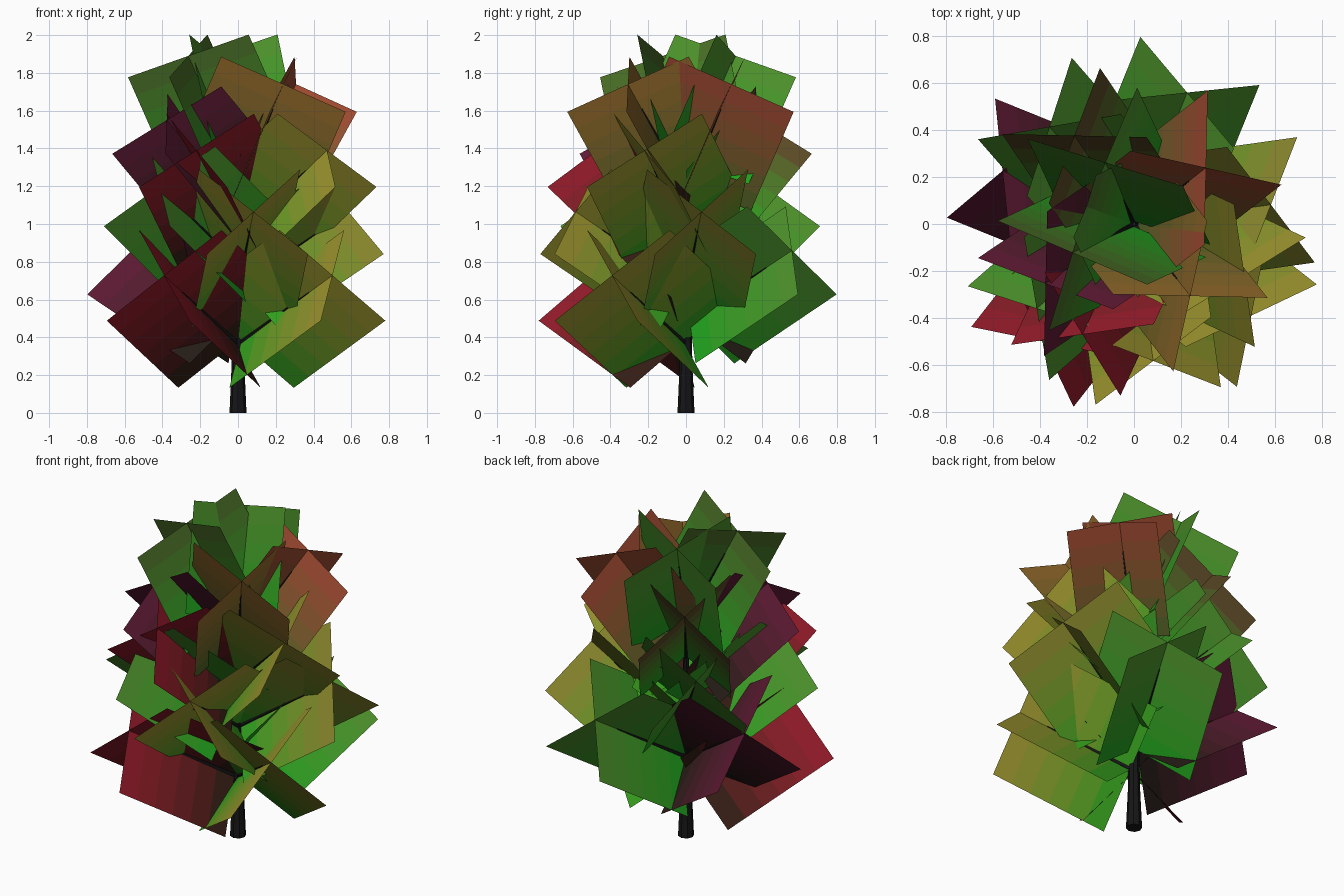
import bpy
from math import radians, sin, cos
from mathutils import Vector

if "Cube" in bpy.data.objects:
    bpy.data.objects.remove(bpy.data.objects["Cube"])

_mats = {}


def material(color):
    key = tuple(round(c, 3) for c in color)
    if key not in _mats:
        m = bpy.data.materials.new("foliage_tone")
        m.diffuse_color = (*key, 1)
        m.use_nodes = True
        m.node_tree.nodes["Principled BSDF"].inputs["Base Color"].default_value = m.diffuse_color
        _mats[key] = m
    return _mats[key]


def make_object(name, verts, faces, mats, face_mats=None):
    me = bpy.data.meshes.new(name)
    me.from_pydata(verts, [], faces)
    for m in mats:
        me.materials.append(m)
    if face_mats:
        for p, i in zip(me.polygons, face_mats):
            p.material_index = i
    ob = bpy.data.objects.new(name, me)
    bpy.context.collection.objects.link(ob)
    return ob


def tapered_limb(name, points, radii, sides, color):
    """Tube through points with a radius at each point."""
    d = (points[-1] - points[0]).normalized()
    ref = Vector((1, 0, 0)) if abs(d.z) > 0.9 else Vector((0, 0, 1))
    u = d.cross(ref).normalized()
    v = d.cross(u)
    verts, faces = [], []
    for p, r in zip(points, radii):
        for i in range(sides):
            a = radians(360 * i / sides)
            verts.append(p + r * (cos(a) * u + sin(a) * v))
    for k in range(len(points) - 1):
        for i in range(sides):
            j = (i + 1) % sides
            faces.append((k * sides + i, k * sides + j,
                          (k + 1) * sides + j, (k + 1) * sides + i))
    faces.append(tuple(reversed(range(sides))))
    faces.append(tuple(range((len(points) - 1) * sides, len(points) * sides)))
    return make_object(name, verts, faces, [material(color)])


def foliage_cross(name, azimuth, radial, height, tilt, length, half, base_col, tip_col):
    """Two crossed square cards sharing the branch axis, coloured in bands."""
    a, t = radians(azimuth), radians(tilt)
    out = Vector((cos(a), sin(a), 0))
    up = Vector((0, 0, 1))
    axis = cos(t) * out + sin(t) * up
    side = Vector((-sin(a), cos(a), 0))
    normal = cos(t) * up - sin(t) * out
    tip = radial * out + height * up
    bands = 6
    verts, faces, fm = [], [], []
    for s in (1, -1):
        arm = half * (normal + s * side)
        start = len(verts)
        for k in range(bands + 1):
            c = tip - axis * length * (1 - k / bands)
            verts += [c - arm, c + arm]
        for k in range(bands):
            i = start + 2 * k
            faces.append((i, i + 1, i + 3, i + 2))
            fm.append(k)
    mats = []
    for k in range(bands):
        f = (k + 0.5) / bands
        mats.append(material([b + (c - b) * f for b, c in zip(base_col, tip_col)]))
    make_object(name, verts, faces, mats, fm)
    # Twig from trunk to the card tip
    root = tip - axis * length
    tapered_limb(name + "_branch", [root, tip - axis * length * 0.25],
                 [0.016, 0.004], 5, BARK)


BARK = (0.008, 0.008, 0.009)
LEAF = (0.01, 0.36, 0.012)
DARK = (0.01, 0.012, 0.006)
YELLOW = (0.36, 0.29, 0.03)
OLIVE = (0.26, 0.22, 0.025)
GREEN = (0.08, 0.28, 0.025)
MOSS = (0.07, 0.13, 0.02)
RED = (0.30, 0.01, 0.022)
MAROON = (0.12, 0.01, 0.035)
BROWN = (0.11, 0.04, 0.02)
RUST = (0.36, 0.06, 0.03)
ORANGE = (0.32, 0.15, 0.025)

# Trunk
tapered_limb("trunk", [Vector((0, 0, z)) for z in (0, 0.25, 0.8, 1.4)],
             [0.045, 0.034, 0.024, 0.008], 8, BARK)

# Foliage layers: tip radius, tip height, tilt, card length, half width,
# then (azimuth, base colour, tip colour) for the two branches of the layer
LAYERS = [
    (0.635, 0.728, 30, 0.71, 0.277, (322, LEAF, YELLOW), (232, DARK, RED)),
    (0.605, 0.860, 32, 0.69, 0.274, (68, LEAF, GREEN), (158, DARK, MAROON)),
    (0.590, 1.065, 34, 0.69, 0.270, (8, LEAF, OLIVE), (278, LEAF, YELLOW)),
    (0.550, 1.200, 37, 0.67, 0.265, (221, LEAF, GREEN), (131, LEAF, GREEN)),
    (0.520, 1.390, 41, 0.66, 0.257, (335, LEAF, YELLOW), (245, DARK, RED)),
    (0.455, 1.550, 45, 0.63, 0.252, (124, LEAF, BROWN), (214, DARK, MAROON)),
    (0.390, 1.740, 55, 0.64, 0.255, (38, MOSS, RUST), (308, MOSS, ORANGE)),
    (0.290, 1.890, 64, 0.63, 0.258, (205, LEAF, MOSS), (115, LEAF, GREEN)),
]
for n, (radial, height, tilt, length, half, *pair) in enumerate(LAYERS, 1):
    for side, (azimuth, base_col, tip_col) in zip("ab", pair):
        foliage_cross(f"foliage_{n}{side}", azimuth, radial, height,
                      tilt, length, half, base_col, tip_col)
